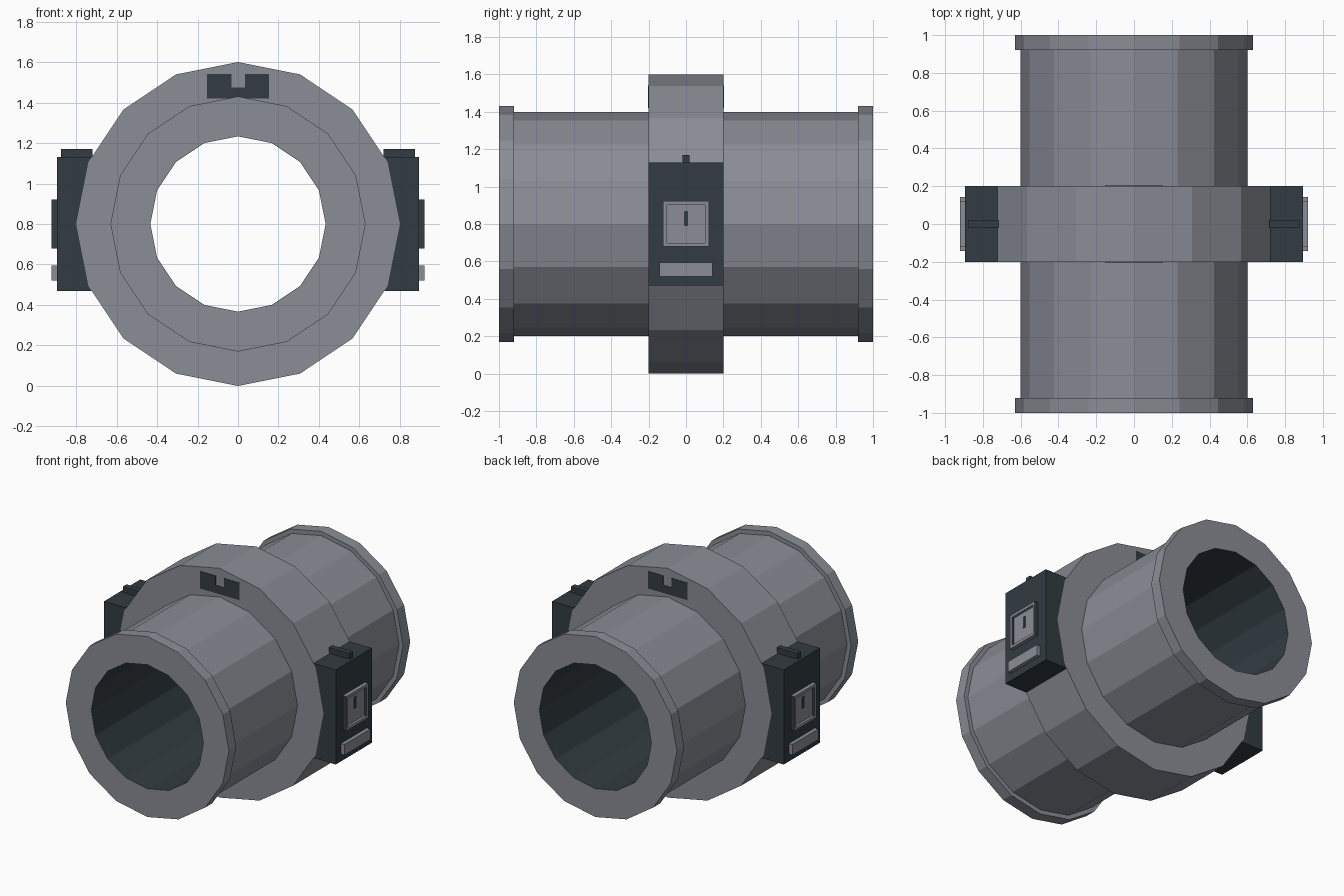
import bpy, bmesh, math

if "Cube" in bpy.data.objects:
    bpy.data.objects.remove(bpy.data.objects["Cube"])

SIDES, AXIS_Z = 16, 0.8


def material(name, rgb):
    m = bpy.data.materials.new(name)
    m.diffuse_color = (*rgb, 1)
    m.use_nodes = True
    m.node_tree.nodes["Principled BSDF"].inputs["Base Color"].default_value = m.diffuse_color
    return m


GREY = material("steel grey", (0.254, 0.266, 0.305))
DARK = material("dark slate", (0.032, 0.045, 0.054))


def finish(name, bm, mats, mirror=None):
    bmesh.ops.recalc_face_normals(bm, faces=bm.faces)
    me = bpy.data.meshes.new(name)
    bm.to_mesh(me)
    bm.free()
    for m in mats:
        me.materials.append(m)
    ob = bpy.data.objects.new(name, me)
    bpy.context.collection.objects.link(ob)
    if mirror is not None:
        mod = ob.modifiers.new("mirror", 'MIRROR')
        mod.use_axis = [i == mirror for i in range(3)]
    return ob


def lathe(name, profile, mats, dark_edges=()):
    """Spin a closed (radius, y) profile around the pipe axis."""
    bm = bmesh.new()
    rings = []
    for k in range(SIDES):
        a = 2 * math.pi * k / SIDES
        rings.append([bm.verts.new((r * math.sin(a), y, AXIS_Z + r * math.cos(a)))
                      for r, y in profile])
    n = len(profile)
    for k in range(SIDES):
        p, q = rings[k], rings[(k + 1) % SIDES]
        for i in range(n):
            j = (i + 1) % n
            f = bm.faces.new((p[i], p[j], q[j], q[i]))
            f.material_index = 1 if i in dark_edges else 0
    return finish(name, bm, mats)


def extrude_y(name, outline, y0, y1, mat, mirror):
    """Extrude an (x, z) outline along y."""
    bm = bmesh.new()
    f = bm.faces.new([bm.verts.new((x, y0, z)) for x, z in outline])
    new = bmesh.ops.extrude_face_region(bm, geom=[f])["geom"]
    bmesh.ops.translate(bm, vec=(0, y1 - y0, 0),
                        verts=[v for v in new if isinstance(v, bmesh.types.BMVert)])
    return finish(name, bm, [mat], mirror)


def box_mesh(x0, x1, y0, y1, z0, z1):
    bm = bmesh.new()
    bmesh.ops.create_cube(bm, size=1)
    for v in bm.verts:
        v.co = (x1 if v.co.x > 0 else x0, y1 if v.co.y > 0 else y0,
                z1 if v.co.z > 0 else z0)
    bm.normal_update()
    return bm


# Pipe with end lips and a dark open bore
lathe("pipe", [(0.433, -1), (0.63, -1), (0.63, -0.92), (0.6, -0.92),
               (0.6, 0.92), (0.63, 0.92), (0.63, 1), (0.433, 1)],
      [GREY, DARK], dark_edges=(7,))

# Middle collar
lathe("collar", [(0.59, -0.2), (0.8, -0.2), (0.8, 0.2), (0.59, 0.2)], [GREY])

# Notched marker plates on both collar faces
extrude_y("collar_marker", [(-0.153, 1.42), (0.153, 1.42), (0.153, 1.54), (0.034, 1.54),
                            (0.034, 1.475), (-0.031, 1.475), (-0.031, 1.54), (-0.153, 1.54)],
          -0.203, -0.199, DARK, 1)

# Side control housings, fitted to the collar facets
c, s = 0.8 * math.cos(math.pi / 8), 0.8 * math.sin(math.pi / 8)
extrude_y("side_housing", [(0.895, 0.47), (0.895, 1.13), (0.723, 1.13), (c, AXIS_Z + s),
                           (0.8, AXIS_Z), (c, AXIS_Z - s), (0.723, 0.47)],
          -0.2, 0.2, DARK, 0)

# Small fin on top of each housing
finish("housing_fin", box_mesh(0.718, 0.875, -0.02, 0.02, 1.12, 1.17), [DARK], 0)

# Square panel with a recessed centre and dark cheeks
bm = box_mesh(0.89, 0.922, -0.122, 0.122, 0.68, 0.922)
front = max(bm.faces, key=lambda f: f.normal.x)
bmesh.ops.inset_individual(bm, faces=[front], thickness=0.027)
lip = bmesh.ops.extrude_face_region(bm, geom=[front])["geom"]
bmesh.ops.translate(bm, vec=(-0.018, 0, 0),
                    verts=[v for v in lip if isinstance(v, bmesh.types.BMVert)])
if front.is_valid:
    bm.faces.remove(front)
bm.normal_update()
for f in bm.faces:
    f.material_index = 1 if abs(f.normal.y) > 0.5 else 0
finish("lock_panel", bm, [GREY, DARK], 0)

# Slot on the panel and the bar below it
finish("lock_slot", box_mesh(0.902, 0.908, -0.01, 0.01, 0.79, 0.87), [DARK], 0)
finish("lower_bar", box_mesh(0.89, 0.922, -0.142, 0.142, 0.52, 0.595), [GREY], 0)
